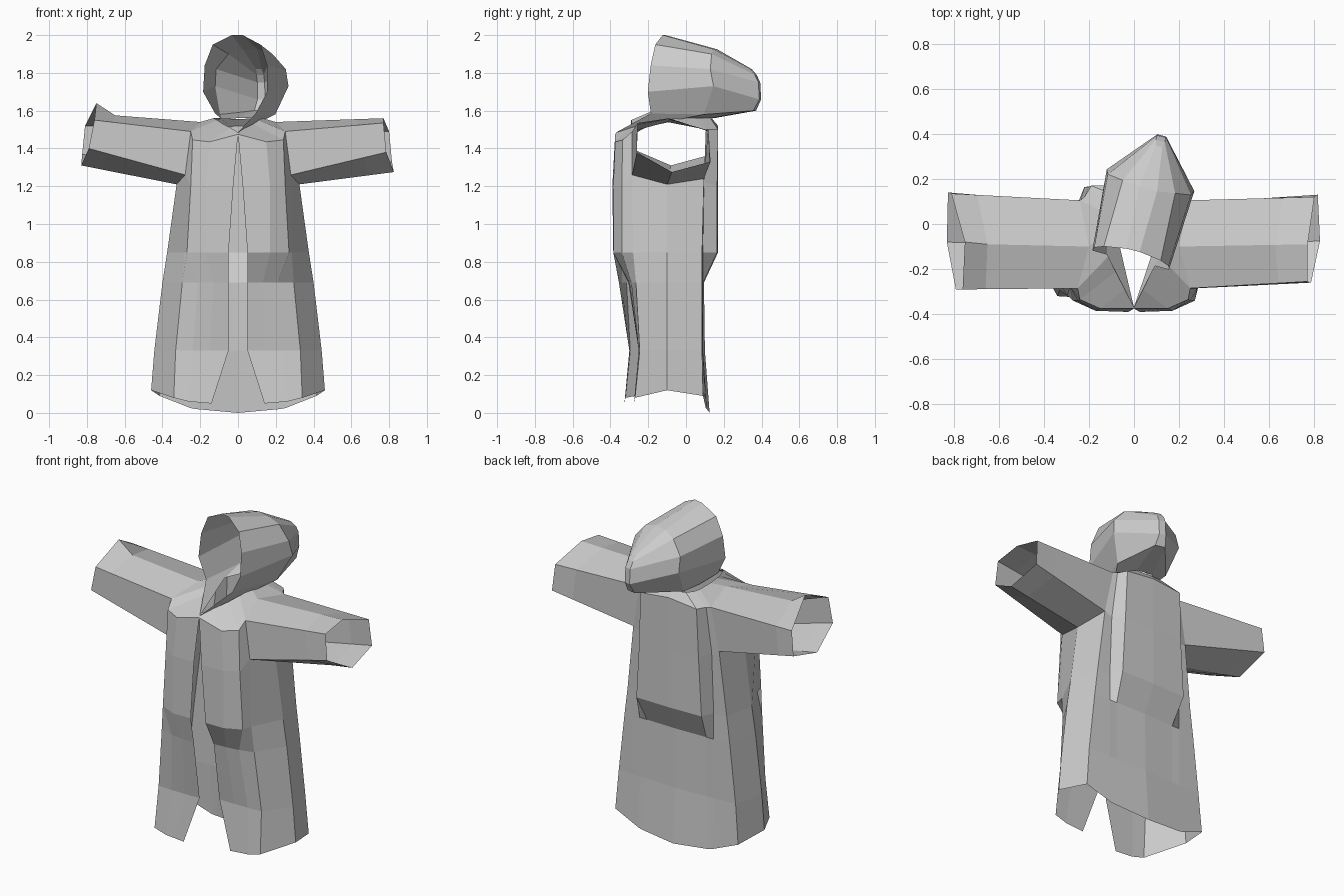
import bpy, bmesh, math
from mathutils import Vector

if "Cube" in bpy.data.objects:
    bpy.data.objects.remove(bpy.data.objects["Cube"])


def make_mesh(name, verts, faces):
    """Create a flat shaded mesh, welding coincident points."""
    mesh = bpy.data.meshes.new(name)
    bm = bmesh.new()
    vs = [bm.verts.new(v) for v in verts]
    for f in faces:
        bm.faces.new([vs[i] for i in f])
    bmesh.ops.remove_doubles(bm, verts=bm.verts, dist=0.0005)
    bmesh.ops.recalc_face_normals(bm, faces=bm.faces)
    bm.to_mesh(mesh)
    bm.free()
    ob = bpy.data.objects.new(name, mesh)
    bpy.context.collection.objects.link(ob)
    return ob


def loft(name, rows, closed=False, skip=(), extra=()):
    """Skin a list of equal-length point rows."""
    n = len(rows[0])
    faces = []
    for r in range(len(rows) - 1):
        for c in range(n if closed else n - 1):
            if (r, c) not in skip:
                d = (c + 1) % n
                faces.append((r * n + c, r * n + d, (r + 1) * n + d, (r + 1) * n + c))
    return make_mesh(name, [p for row in rows for p in row], faces + list(extra))


def flip(p):
    return (-p[0], p[1], p[2])


def blend(row_a, row_b, t):
    return [tuple(Vector(a).lerp(Vector(b), t)) for a, b in zip(row_a, row_b)]


# Sleeve sections: top, front upper, front lower, bottom, back lower, back upper
root = [(.20, -.1, 1.54), (.25, -.285, 1.49), (.28, -.285, 1.26),
        (.325, -.1, 1.21), (.29, .095, 1.24), (.24, .105, 1.50)]
cuff_right = [(.77, -.09, 1.56), (.77, -.255, 1.535), (.785, -.26, 1.38),
              (.825, -.075, 1.275), (.815, .13, 1.33), (.80, .12, 1.49)]
cuff_left = [(-.75, -.08, 1.64), (-.76, -.29, 1.55), (-.79, -.29, 1.40),
             (-.83, -.08, 1.31), (-.825, .14, 1.37), (-.81, .135, 1.52)]

# Coat body: half sections from front opening, round the side, to back centre
hem_z = [0.05, 0.055, 0.06, 0.08, 0.12, 0.09, 0.025, 0.02, 0.0]
sections = [
    (0.00, [(.14, -.275), (.20, -.275), (.26, -.275), (.34, -.27), (.46, -.1), (.415, .09), (.25, .105), (.22, .11), (0, .125)]),
    (0.33, [(.05, -.25), (.15, -.25), (.24, -.25), (.33, -.245), (.443, -.1), (.395, .085), (.25, .09), (.20, .09), (0, .10)]),
    (0.69, [(.05, -.305), (.13, -.30), (.21, -.29), (.295, -.265), (.40, -.1), (.355, .085), (.25, .09), (.20, .09), (0, .095)]),
    (0.85, [(.05, -.385), (.17, -.385), (.27, -.34), (.285, -.28), (.375, -.1), (.335, .085), (.25, .09), (.22, .165), (0, .17)]),
]
rows = []
for z, pts in sections:
    rows.append([(x, y, z or hem_z[i]) for i, (x, y) in enumerate(pts)])
# Underarm, chest top and neckline
rows.append([(.025, -.39, 1.2), (.17, -.385, 1.2), (.25, -.34, 1.2)] + root[2:5]
            + [(.24, .095, 1.22), (.20, .165, 1.2), (0, .17, 1.2)])
rows.append([(0, -.375, 1.475), (.15, -.375, 1.435), (.24, -.335, 1.445), root[1], root[0], root[5],
             (.22, .12, 1.50), (.19, .17, 1.50), (0, .17, 1.52)])
rows.append([(0, -.365, 1.485), (.04, -.29, 1.51), (.08, -.21, 1.53), (.11, -.14, 1.55),
             (.13, -.05, 1.56), (.13, .05, 1.56), (.12, .09, 1.56), (.09, .13, 1.56), (0, .14, 1.555)])


def whole(row):
    left = []
    for p in row[-2::-1]:
        x, y, z = flip(p)
        if z < 0.75 and y < -0.2:      # left flap swings forward
            y -= 0.05
        left.append((x, y, z))
    return row + left


arm_holes = [(4, 3), (4, 4), (4, 11), (4, 12)]
loft("coat_body", [whole(r) for r in rows], skip=arm_holes)

# Sleeves: open six-sided tubes, the left cuff flared upward
root_left = [flip(p) for p in root]
mid_left = blend(root_left, cuff_left, 0.8)
mid_left[0] = (-.65, -.09, 1.575)
loft("sleeve_right", [root, blend(root, cuff_right, 0.75), cuff_right], closed=True)
loft("sleeve_left", [root_left, mid_left, cuff_left], closed=True)

# Hood: half arches from neck to crown, turned to one side above the neck
arches = [
    [(0, -.37, 1.485), (.11, -.165, 1.585), (.175, -.165, 1.70), (.17, -.15, 1.84), (.13, -.135, 1.95), (.03, -.12, 2.0)],
    [(.10, -.02, 1.555), (.15, .13, 1.58), (.20, .20, 1.73), (.19, .18, 1.82), (.12, .17, 1.90), (.04, .16, 1.925)],
    [(.05, .14, 1.56), (.03, .375, 1.60), (.02, .405, 1.66), (.02, .40, 1.75), (.02, .38, 1.79), (.015, .355, 1.82)],
]


def turn(p):
    x, y, z = p
    t = min(1, max(0, (z - 1.49) / 0.1))
    a = math.radians(14) * t
    return (x * math.cos(a) + y * math.sin(a) + 0.025 * t, y * math.cos(a) - x * math.sin(a), z)


hood_rows = [[turn(p) for p in a] + [turn(flip(p)) for p in reversed(a)] for a in arches]
back = [(24 + i, 25 + i, 34 - i, 35 - i) for i in range(5)]   # floor and back of hood
loft("hood", hood_rows, extra=back)
